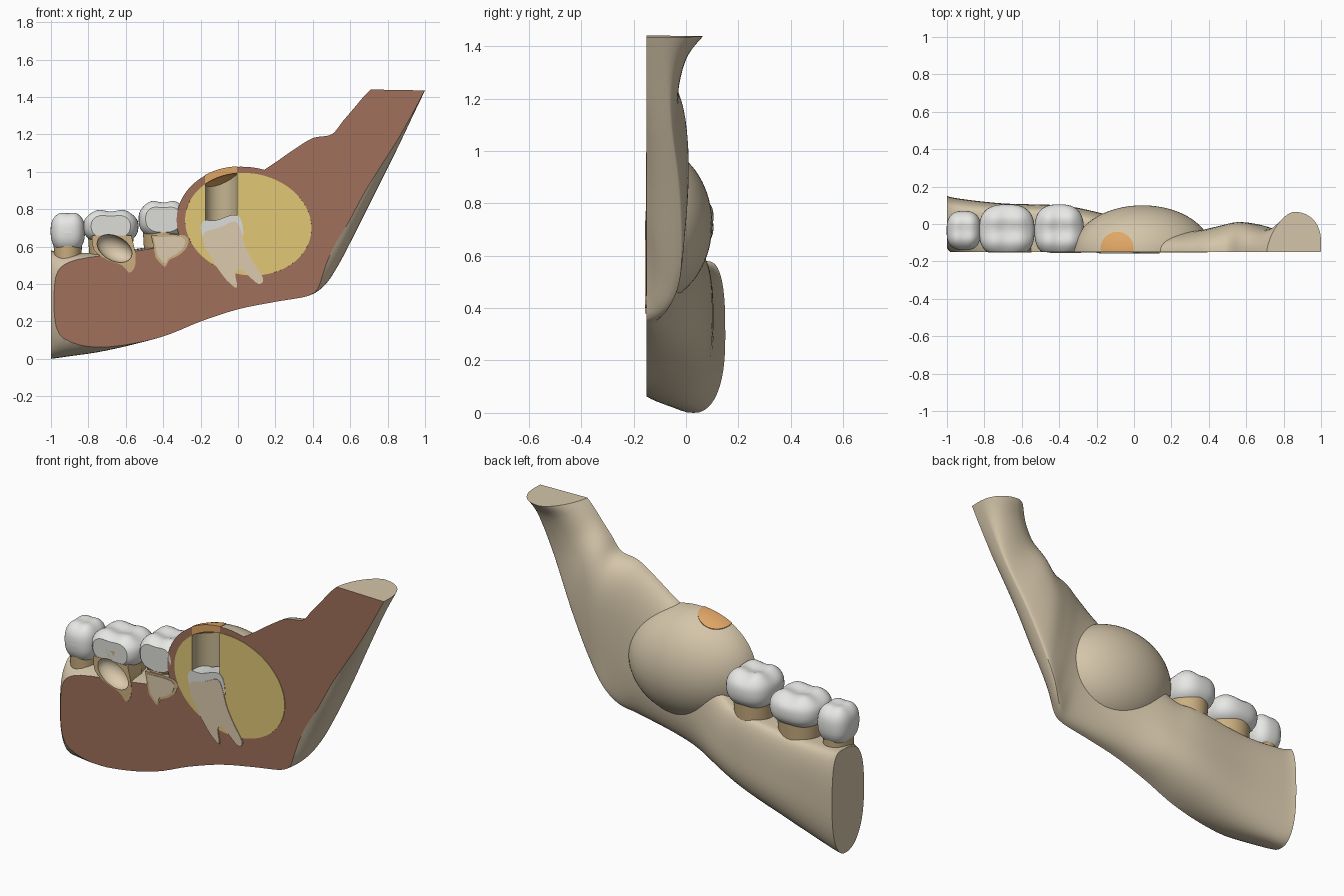
import bpy, bmesh, math
from mathutils import Matrix, Vector

cube = bpy.data.objects.get("Cube")
if cube:
    bpy.data.objects.remove(cube)

CUT = -0.15  # section plane


def material(name, r, g, b):
    m = bpy.data.materials.new(name)
    m.use_nodes = True
    m.diffuse_color = (r, g, b, 1)
    m.node_tree.nodes["Principled BSDF"].inputs["Base Color"].default_value = (r, g, b, 1)
    return m


bone = material("bone", .66, .56, .40)
marrow = material("cut bone brown", .35, .16, .105)
cyst_yellow = material("cyst yellow", .75, .57, .18)
wall = material("cavity wall tan", .56, .46, .28)
orange = material("window orange", .74, .38, .13)
enamel = material("enamel white", .8, .8, .78)
section_grey = material("cut enamel grey", .72, .72, .69)
root_tan = material("root tan", .6, .43, .22)
dentin = material("dentin cream", .71, .59, .42)


def finish(name, bm, *mats):
    bmesh.ops.recalc_face_normals(bm, faces=bm.faces)
    mesh = bpy.data.meshes.new(name)
    bm.to_mesh(mesh)
    bm.free()
    for m in mats:
        mesh.materials.append(m)
    ob = bpy.data.objects.new(name, mesh)
    bpy.context.collection.objects.link(ob)
    return ob


def activate(ob):
    bpy.ops.object.select_all(action='DESELECT')
    ob.select_set(True)
    bpy.context.view_layer.objects.active = ob


def smooth(ob):
    """Smooth shading, with the section face kept flat."""
    activate(ob)
    bpy.ops.object.shade_smooth_by_angle(angle=math.radians(38))
    for p in ob.data.polygons:
        if p.normal.y < -.999:
            p.use_smooth = False


def boolean(ob, cutter, operation='DIFFERENCE'):
    mod = ob.modifiers.new("cut", 'BOOLEAN')
    mod.object, mod.operation, mod.solver = cutter, operation, 'EXACT'
    mod.material_mode = 'TRANSFER'
    activate(ob)
    bpy.ops.object.modifier_apply(modifier=mod.name)


def clip(bm, y=CUT, index=1):
    """Slice the mesh open at the section plane and cap it."""
    bmesh.ops.bisect_plane(bm, geom=bm.verts[:] + bm.edges[:] + bm.faces[:],
                           plane_co=(0, y, 0), plane_no=(0, -1, 0), clear_outer=True)
    rim = [e for e in bm.edges if e.is_boundary]
    if rim:
        for f in bmesh.ops.holes_fill(bm, edges=rim)["faces"]:
            f.material_index = index


def ellipsoid(centre, radii, tilt=0.0):
    bm = bmesh.new()
    mat = (Matrix.Translation(centre) @ Matrix.Rotation(tilt, 4, 'Y')
           @ Matrix.Diagonal((*radii, 1)))
    bmesh.ops.create_uvsphere(bm, u_segments=64, v_segments=40, radius=1, matrix=mat)
    return bm


def cone(centre, r1, r2, depth, squash=1.0):
    bm = bmesh.new()
    mat = Matrix.Translation(centre) @ Matrix.Diagonal((1, squash, 1, 1))
    bmesh.ops.create_cone(bm, cap_ends=True, segments=48, radius1=r1, radius2=r2,
                          depth=depth, matrix=mat)
    return bm


def spow(v, p):
    return math.copysign(abs(v) ** p, v)


def spline(rows, steps):
    """Catmull-Rom interpolation through rows of values."""
    out = []
    pad = [rows[0]] + rows + [rows[-1]]
    for a, b, c, d in zip(pad, pad[1:], pad[2:], pad[3:]):
        for k in range(steps):
            t = k / steps
            out.append([.5 * (2 * q + (r - p) * t + (2 * p - 5 * q + 4 * r - s) * t * t
                              + (3 * q - p - 3 * r + s) * t ** 3)
                        for p, q, r, s in zip(a, b, c, d)])
    return out + [rows[-1]]


def slab(name, points, y0, y1, mat):
    """Rounded front-view outline extruded in depth."""
    bm = bmesh.new()
    face = bm.faces.new([bm.verts.new((x, y0, z)) for x, z in spline(points, 3)])
    new = bmesh.ops.extrude_face_region(bm, geom=[face])["geom"]
    bmesh.ops.translate(bm, vec=(0, y1 - y0, 0),
                        verts=[g for g in new if isinstance(g, bmesh.types.BMVert)])
    return finish(name, bm, mat)


# Jaw stations: lower x, z; upper x, z; lower y, upper y; back y, front y; upper roundness
stations = [
    (-1, 0, -1, .58, .03, .07, .15, -.13, .65),
    (-.93, .01, -.93, .57, .02, .05, .135, -.19, .65),
    (-.7, .045, -.7, .57, -.06, .03, .11, -.27, .6),
    (-.4, .12, -.4, .61, -.15, .03, .1, -.3, .6),
    (-.2, .2, -.25, .645, -.15, -.02, .07, -.3, .7),
    (0, .265, -.08, .85, -.15, -.13, .02, -.3, .88),
    (.2, .305, .08, .97, -.15, -.15, -.02, -.3, .88),
    (.37, .335, .2, 1.05, -.15, -.15, -.035, -.3, .88),
    (.46, .39, .3, 1.12, -.08, -.15, -.03, -.2, .88),
    (.53, .49, .4, 1.18, -.03, -.15, -.01, -.18, .88),
    (.61, .64, .5, 1.2, -.02, -.15, .01, -.178, .88),
    (.72, .86, .56, 1.27, -.03, -.15, 0, -.18, .88),
    (.84, 1.1, .62, 1.34, -.06, -.15, -.03, -.2, .95),
    (.94, 1.31, .67, 1.4, -.08, -.15, 0, -.26, 1.1),
    (1, 1.435, .71, 1.44, -.1, -.15, .065, -.35, 1.3),
]
bm = bmesh.new()
RING = 48
rings = []
for bx, bz, tx, tz, yb, yt, back, front, power in spline(stations, 5):
    ring = []
    for i in range(RING):
        a = math.tau * i / RING
        p = power if math.cos(a) > 0 else .88
        s = .5 + .5 * spow(math.cos(a), p)
        base, w = yb + (yt - yb) * s, spow(math.sin(a), p)
        y = base + w * ((back - base) if w > 0 else (base - front))
        ring.append(bm.verts.new((bx + (tx - bx) * s, y, bz + (tz - bz) * s)))
    rings.append(ring)
for r, q in zip(rings, rings[1:]):
    for i in range(RING):
        j = (i + 1) % RING
        bm.faces.new((r[i], r[j], q[j], q[i]))
bm.faces.new(rings[0])
bm.faces.new(rings[-1])
clip(bm)
jaw = finish("jaw_bone", bm, bone, marrow)

# Bulging shell and the cyst inside it
TILT = math.radians(10)
CENTRE = Vector((.045, CUT, .72))
bm = ellipsoid(CENTRE, (.375, .25, .305), TILT)
clip(bm)
shell = finish("cyst_shell", bm, bone, marrow)
bm = ellipsoid(CENTRE + Vector((.01, 0, 0)), (.34, .215, .272), TILT)
clip(bm, CUT - .003, 0)
cyst = finish("cyst_filling", bm, cyst_yellow)

# Round window plug in the top of the shell
bm = ellipsoid(CENTRE, (.378, .253, .308), TILT)
clip(bm, CUT - .001, 0)
plug = finish("window_plug", bm, orange)
drill = finish("drill_cutter", cone((-.09, -.13, .91), .088, .088, .62), wall)
plug_drill = finish("plug_cutter", cone((-.09, -.13, .91), .088, .088, .62), orange)
boolean(plug, plug_drill, 'INTERSECT')
boolean(plug, cyst)
plug.data.materials.clear()
plug.data.materials.append(orange)
for ob in (jaw, shell, cyst):
    boolean(ob, drill)

# Hollow under the first molar, with a cut rim of root around it
bowl = finish("bowl_cutter", ellipsoid((-.66, CUT, .59), (.1, .07, .065), .5), dentin)
boolean(jaw, bowl)
rim = slab("first_molar_root_rim", [(-.78, .66), (-.77, .58), (-.7, .53), (-.62, .5), (-.58, .46),
                                    (-.55, .5), (-.55, .57), (-.57, .66)],
           CUT - .002, CUT + .1, root_tan)
boolean(rim, bowl)

# Row of teeth: name, centre x, y, z, half sizes, cusp height
teeth = [
    ("premolar", (-.91, -.035, .674), (.092, .105, .108), .006),
    ("first_molar", (-.68, -.035, .702), (.148, .14, .09), .013),
    ("second_molar", (-.4, -.035, .74), (.132, .14, .1), .014),
]
for name, (cx, cy, cz), (a, b, h), cusp in teeth:
    bm = bmesh.new()
    bmesh.ops.create_uvsphere(bm, u_segments=48, v_segments=32, radius=1)
    for v in bm.verts:
        x, y, z = v.co
        px, py = spow(x, .75), spow(y, .75)
        taper = 1 + .17 * min(z, 0)
        bump = -(math.cos(math.tau * px) + math.cos(math.tau * py)) / 2 * max(z, 0)
        v.co = (cx + a * px * taper, cy + b * py * taper, cz + h * spow(z, .65) + cusp * bump)
    clip(bm)
    crown = finish(name + "_crown", bm, enamel, section_grey)
    bm = cone((cx, cy, cz - h * .95), a * .76, a * .85, .2, b / a)
    clip(bm, index=0)
    neck = finish(name + "_neck", bm, root_tan)
    if name == "first_molar":
        boolean(neck, bowl)
        boolean(crown, bowl)
    smooth(crown)
    smooth(neck)

# Cut root of the second molar, with a darker rim behind it
root = [(-.45, .65), (-.3, .65), (-.29, .6), (-.33, .56), (-.37, .54), (-.39, .51), (-.43, .55)]
slab("second_molar_root", root, CUT - .005, CUT + .03, dentin)
slab("second_molar_root_rim", [(-.38 + (x + .38) * 1.2, .6 + (z - .6) * 1.2) for x, z in root],
     CUT - .002, CUT + .03, root_tan)

# Buried tooth: enamel cap with the dentin and roots in front
slab("buried_tooth_cap", [(-.185, .64), (-.2, .7), (-.18, .74), (-.12, .74), (-.03, .77),
                          (.01, .755), (.025, .71), (.03, .66)], CUT - .005, -.06, section_grey)
slab("buried_tooth_dentin", [(-.18, .6), (-.185, .67), (-.14, .69), (-.09, .705), (-.02, .735),
                             (.01, .7), (.04, .6), (.08, .52), (.135, .43), (.11, .4),
                             (.05, .45), (.015, .48), (-.015, .46), (-.005, .38),
                             (-.06, .42), (-.12, .5)], CUT - .007, -.1, dentin)

for ob in (jaw, shell, cyst, plug):
    smooth(ob)
for cutter in (drill, plug_drill, bowl):
    bpy.data.objects.remove(cutter)
